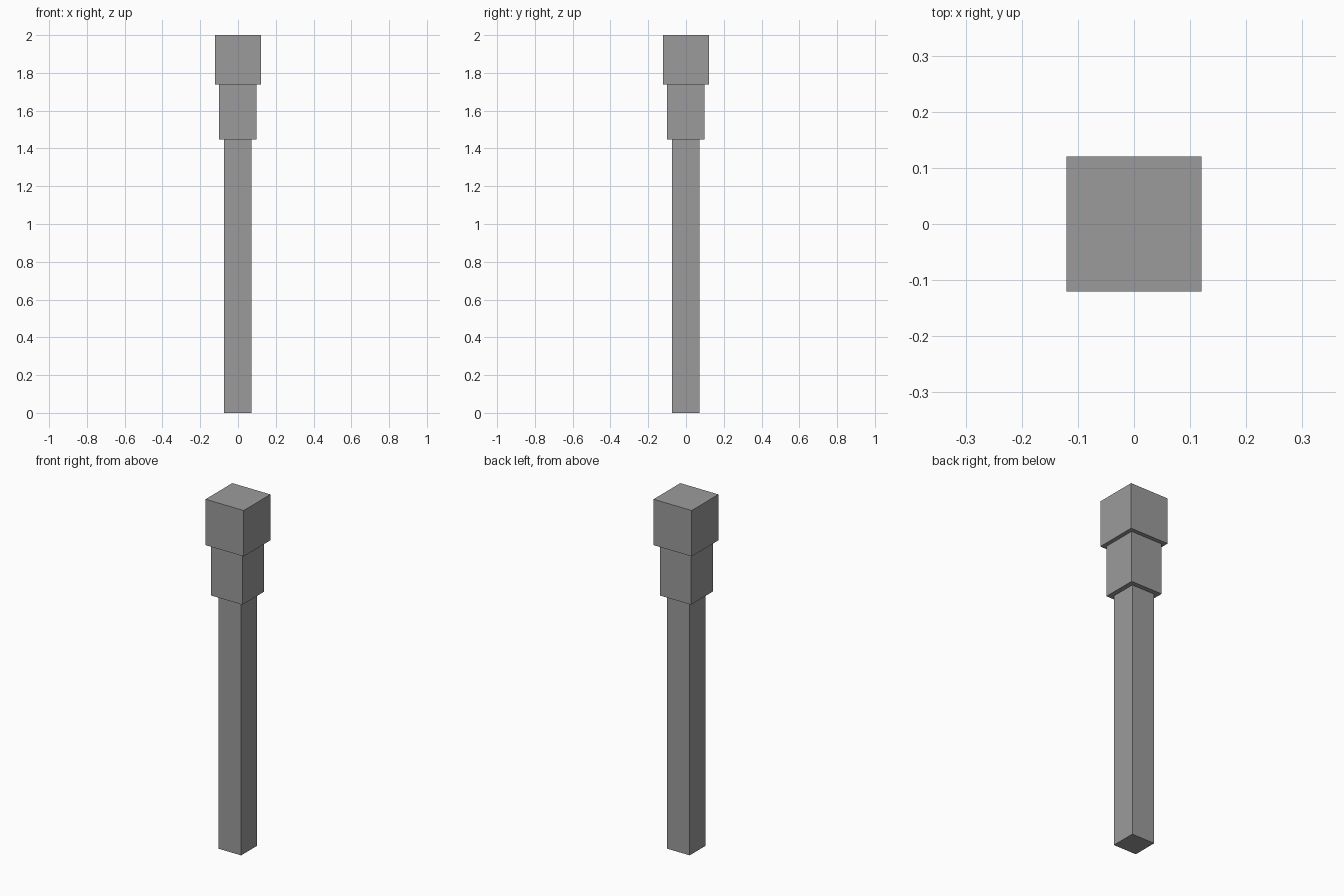
import bpy

if "Cube" in bpy.data.objects:
    bpy.data.objects.remove(bpy.data.objects["Cube"])

# Dark grey finish shared by every part
grey = bpy.data.materials.new("dark_grey")
grey.diffuse_color = (0.33, 0.33, 0.33, 1)
grey.use_nodes = True
grey.node_tree.nodes["Principled BSDF"].inputs["Base Color"].default_value = grey.diffuse_color


def block(name, half, z0, z1, offset=0.0):
    """Square block spanning z0..z1."""
    bpy.ops.mesh.primitive_cube_add(size=1, location=(offset, offset, (z0 + z1) / 2))
    ob = bpy.context.object
    ob.name = name
    ob.scale = (2 * half, 2 * half, z1 - z0)
    bpy.ops.object.transform_apply(location=False, rotation=False, scale=True)
    ob.data.materials.append(grey)
    return ob


# Long square shaft, sitting very slightly off centre
block("shaft", 0.072, 0.0, 1.448, -0.001)
# Wider collar above the shaft
block("collar", 0.0985, 1.448, 1.738, -0.001)
# Widest block at the top
block("head", 0.1205, 1.738, 2.0)
